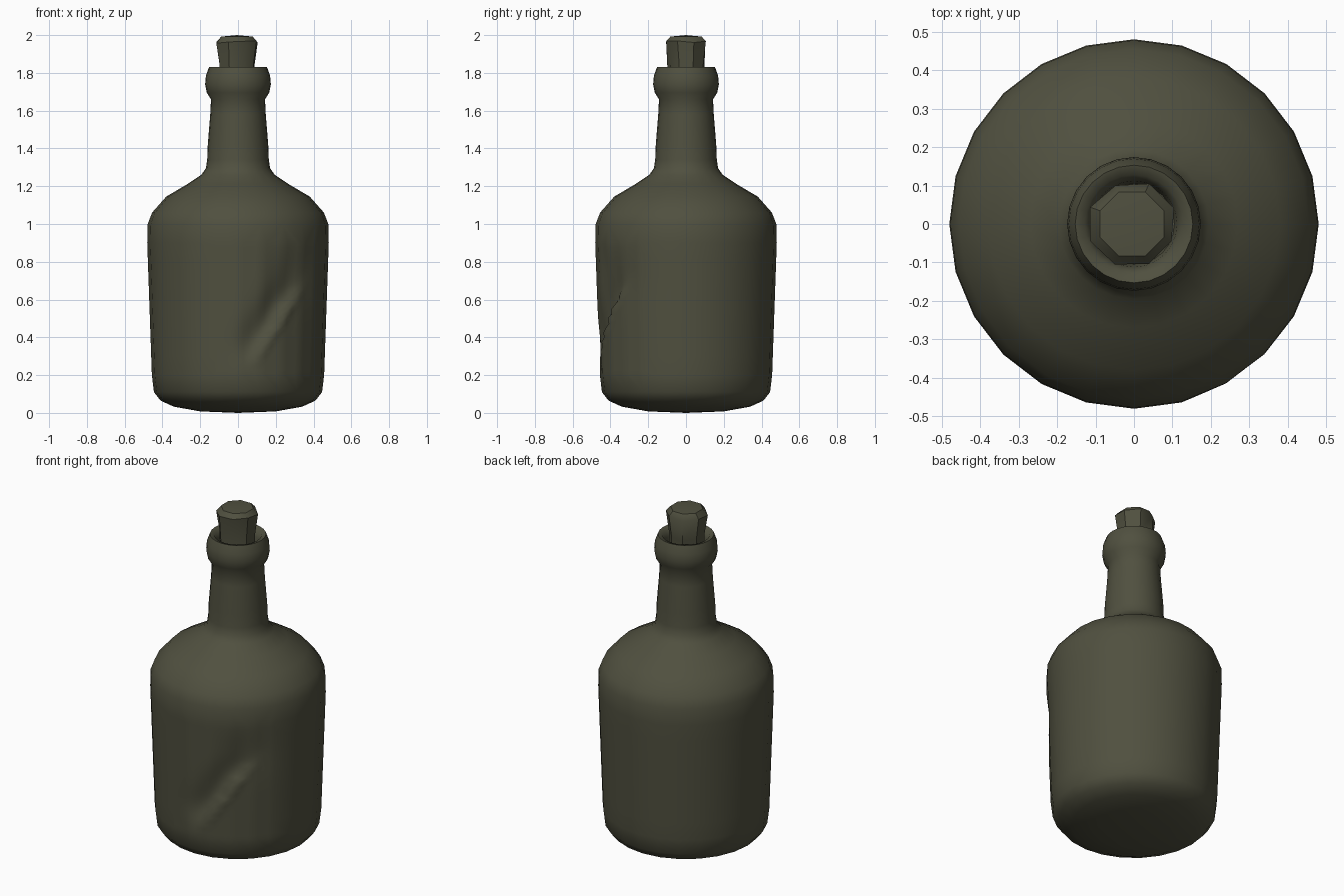
import bpy, bmesh, math, random
from mathutils import Vector

random.seed(4)
if "Cube" in bpy.data.objects:
    bpy.data.objects.remove(bpy.data.objects["Cube"], do_unlink=True)

# One dark olive colour for glass and stopper
olive = bpy.data.materials.new("dark olive")
olive.use_nodes = True
olive.diffuse_color = (0.08, 0.08, 0.05, 1)
bsdf = olive.node_tree.nodes["Principled BSDF"]
bsdf.inputs["Base Color"].default_value = olive.diffuse_color
bsdf.inputs["Roughness"].default_value = 0.8


def lathe(profile, sides, turn=0.0):
    """Revolve (radius, height) points; zero radius makes a pole."""
    bm = bmesh.new()
    rings = []
    for r, z in profile:
        if r == 0:
            rings.append([bm.verts.new((0, 0, z))] * sides)
            continue
        angles = [turn + math.tau * i / sides for i in range(sides)]
        rings.append([bm.verts.new((r * math.cos(a), r * math.sin(a), z)) for a in angles])
    for low, high in zip(rings, rings[1:]):
        for i in range(sides):
            j = (i + 1) % sides
            corners = dict.fromkeys((low[i], low[j], high[j], high[i]))
            bm.faces.new(list(corners))
    return bm


def finish(bm, name, angle):
    bmesh.ops.recalc_face_normals(bm, faces=bm.faces)
    mesh = bpy.data.meshes.new(name)
    bm.to_mesh(mesh)
    bm.free()
    mesh.materials.append(olive)
    obj = bpy.data.objects.new(name, mesh)
    bpy.context.collection.objects.link(obj)
    bpy.ops.object.select_all(action='DESELECT')
    obj.select_set(True)
    bpy.context.view_layer.objects.active = obj
    bpy.ops.object.shade_smooth_by_angle(angle=math.radians(angle))
    return obj


# Bottle: rounded base, body, shoulder, neck, rolled lip and mouth
base = [(0, 0), (0.2, 0.008), (0.34, 0.033), (0.41, 0.065), (0.445, 0.11)]
body = [(0.456 + 0.028 * t / 8, 0.2 + 0.1 * t) for t in range(8)]
shoulder = [(0.478, 1.0), (0.455, 1.06), (0.38, 1.145), (0.27, 1.21), (0.195, 1.26)]
neck = [(0.17, 1.295), (0.163, 1.34), (0.16, 1.42), (0.147, 1.58), (0.143, 1.66)]
lip = [(0.165, 1.695), (0.174, 1.74), (0.17, 1.785), (0.153, 1.832),
       (0.128, 1.825), (0.112, 1.79), (0.105, 1.74), (0, 1.74)]
bm = lathe(base + body + shoulder + neck + lip, 24)

# Finer faces around the dent on the front
near = [e for e in bm.edges if all(
    v.co.y < -0.2 and -0.15 < v.co.x < 0.45 and 0.15 < v.co.z < 0.95 for v in e.verts)]
bmesh.ops.subdivide_edges(bm, edges=near, cuts=3, use_grid_fill=True)

# Dent: hollow above a slanting crease, with a thin raised rim along it
start, end = Vector((0.10, 0.31)), Vector((0.30, 0.62))
along = (end - start).normalized()
across = Vector((-along.y, along.x))
for v in bm.verts:
    if v.co.y > -0.2 or not 0.2 < v.co.z < 0.95:
        continue
    rel = Vector((v.co.x, v.co.z)) - start
    s, d = rel.dot(along), rel.dot(across)
    mid = s / (end - start).length - 0.5
    reach = math.exp(-(mid * 1.7) ** 4)
    hollow = 0.034 * reach * (math.exp(-((d - 0.05) / 0.08) ** 2) if d > 0 else 0)
    rim = 0.014 * reach * math.exp(-(d / 0.025) ** 2)
    flat = 0.018 * math.exp(-((v.co.x - 0.27) / 0.1) ** 2 - ((v.co.z - 0.72) / 0.12) ** 2)
    out = Vector((v.co.x, v.co.y, 0)).normalized()
    v.co += out * (rim - hollow - flat)
finish(bm, "bottle", 50)

# Stopper: rough eight-sided plug with a worn, domed top
bm = lathe([(0, 1.73), (0.1, 1.73), (0.103, 1.85), (0.113, 1.97), (0.09, 1.992), (0, 2.0)],
           8, math.pi / 8)
for v in bm.verts:
    if 1.8 < v.co.z < 1.98:
        v.co.x *= random.uniform(0.95, 1.06)
        v.co.y *= random.uniform(0.95, 1.06)
        v.co.z -= random.uniform(0, 0.015)
    v.co.x -= 0.005
    # chip on the front left of the plug
    if v.co.x > 0.03 and v.co.y < -0.03 and 1.8 < v.co.z < 1.9:
        v.co.x *= 0.88
        v.co.y *= 0.88
finish(bm, "stopper", 40)
